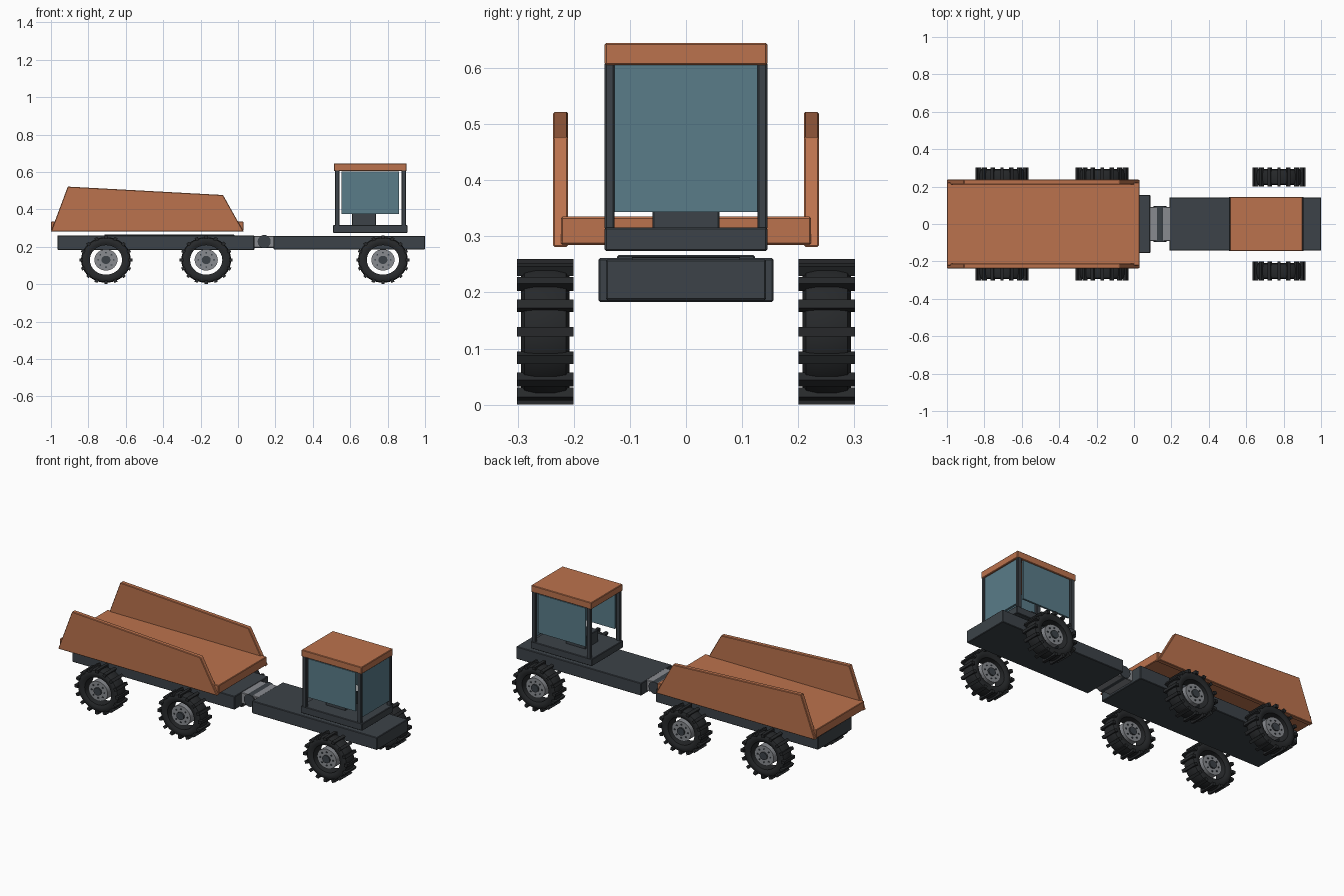
import bpy, bmesh, math
from mathutils import Matrix, Vector

if "Cube" in bpy.data.objects:
    bpy.data.objects.remove(bpy.data.objects["Cube"])


def material(name, rgb):
    m = bpy.data.materials.new(name)
    m.diffuse_color = (*rgb, 1)
    m.use_nodes = True
    m.node_tree.nodes["Principled BSDF"].inputs["Base Color"].default_value = m.diffuse_color
    return m


ORANGE = material("orange_paint", (0.50, 0.17, 0.075))
DARK = material("dark_steel", (0.045, 0.055, 0.065))
GLASS = material("blue_glass", (0.10, 0.20, 0.25))
RUBBER = material("rubber", (0.02, 0.022, 0.024))
STEEL = material("grey_steel", (0.25, 0.26, 0.28))


def finish(name, bm, mat, bevel=0.0, smooth=False):
    bmesh.ops.recalc_face_normals(bm, faces=bm.faces)
    me = bpy.data.meshes.new(name)
    bm.to_mesh(me)
    bm.free()
    me.materials.append(mat)
    ob = bpy.data.objects.new(name, me)
    bpy.context.collection.objects.link(ob)
    if bevel:
        mod = ob.modifiers.new("edge", "BEVEL")
        mod.width = bevel
        mod.segments = 1
    if smooth:
        bpy.ops.object.select_all(action="DESELECT")
        ob.select_set(True)
        bpy.context.view_layer.objects.active = ob
        bpy.ops.object.shade_smooth_by_angle(angle=math.radians(35))
    return ob


def box(name, x, y, z, mat, bevel=0.003):
    bm = bmesh.new()
    size = Vector((x[1] - x[0], y[1] - y[0], z[1] - z[0]))
    mid = Vector((x[0] + x[1], y[0] + y[1], z[0] + z[1])) / 2
    bmesh.ops.create_cube(bm, size=1, matrix=Matrix.Translation(mid) @ Matrix.Diagonal((*size, 1)))
    return finish(name, bm, mat, bevel)


def add_cylinder(bm, r, half, x=0, z=0, seg=32):
    # cylinder lying along y
    m = Matrix.Translation((x, 0, z)) @ Matrix.Rotation(math.pi / 2, 4, "X")
    bmesh.ops.create_cone(bm, cap_ends=True, segments=seg, radius1=r, radius2=r, depth=2 * half, matrix=m)


def sym(w):
    return (-w, w)


# chassis and articulation joint
box("rear_chassis", (-0.965, 0.087), sym(0.156), (0.183, 0.261), DARK)
box("bed_subframe", (-0.715, -0.02), sym(0.123), (0.25, 0.267), DARK)
box("front_chassis", (0.19, 1.0), sym(0.143), (0.186, 0.259), DARK)
box("joint_block", (0.08, 0.195), sym(0.09), (0.195, 0.259), STEEL)
bm = bmesh.new()
add_cylinder(bm, 0.035, 0.096, 0.14, 0.228)
finish("joint_pin", bm, DARK, smooth=True)

# dump bed with two sloped side panels
box("bed_floor", (-1.0, 0.03), sym(0.223), (0.285, 0.335), ORANGE)
for side, name in ((1, "left_bed_side"), (-1, "right_bed_side")):
    bm = bmesh.new()
    outline = [(-1.0, 0.281), (-0.91, 0.522), (-0.08, 0.477), (0.03, 0.281)]
    face = bm.faces.new([bm.verts.new((px, side * 0.21, pz)) for px, pz in outline])
    ext = bmesh.ops.extrude_face_region(bm, geom=[face])
    bmesh.ops.translate(bm, vec=(0, side * 0.027, 0),
                        verts=[v for v in ext["geom"] if isinstance(v, bmesh.types.BMVert)])
    finish(name, bm, ORANGE, 0.003)

# open-backed cab
box("cab_base", (0.508, 0.906), sym(0.145), (0.274, 0.316), DARK)
box("cab_roof", (0.512, 0.902), sym(0.145), (0.605, 0.645), ORANGE)
box("seat", (0.61, 0.737), sym(0.06), (0.312, 0.385), DARK)
box("windscreen", (0.88, 0.892), sym(0.128), (0.343, 0.606), GLASS, 0)
for s, side in ((1, "left"), (-1, "right")):
    box(side + "_window", (0.553, 0.86), sorted((s * 0.131, s * 0.142)), (0.376, 0.602), GLASS, 0)
    for x0, end in ((0.518, "rear"), (0.874, "front")):
        box(f"{side}_{end}_pillar", (x0, x0 + 0.025), sorted((s * 0.127, s * 0.145)), (0.312, 0.61), DARK)


# wheels: tyre ring, tread lugs, rim disc, hub and bolts, slightly squashed in z
def tyre_mesh():
    bm = bmesh.new()
    half = [(0.036, 0.086), (0.042, 0.100), (0.043, 0.115), (0.037, 0.128), (0.018, 0.133)]
    prof = half + [(-y, r) for y, r in reversed(half)]
    n = 48
    rings = []
    for i in range(n):
        a = 2 * math.pi * i / n
        rings.append([bm.verts.new((r * math.cos(a), y, r * math.sin(a))) for y, r in prof])
    for i in range(n):
        p, q = rings[i], rings[(i + 1) % n]
        for j in range(len(prof)):
            k = (j + 1) % len(prof)
            bm.faces.new((p[j], p[k], q[k], q[j]))
    return bm


def lug_mesh(count=16):
    bm = bmesh.new()
    for i in range(count):
        m = (Matrix.Rotation(2 * math.pi * i / count, 4, "Y") @ Matrix.Translation((0.1315, 0, 0))
             @ Matrix.Diagonal((0.02, 0.101, 0.018, 1)))
        bmesh.ops.create_cube(bm, size=1, matrix=m)
    return bm


def disc_mesh(r, half):
    bm = bmesh.new()
    add_cylinder(bm, r, half)
    return bm


def bolt_mesh():
    bm = bmesh.new()
    for i in range(8):
        a = math.pi * i / 4
        add_cylinder(bm, 0.005, 0.039, 0.042 * math.cos(a), 0.042 * math.sin(a), 6)
    return bm


for wx, axle in ((-0.706, "rear"), (-0.17, "middle"), (0.775, "front")):
    for s, side in ((1, "left"), (-1, "right")):
        w = f"{side}_{axle}_"
        parts = [finish(w + "tyre", tyre_mesh(), RUBBER, smooth=True),
                 finish(w + "tread", lug_mesh(), RUBBER),
                 finish(w + "rim", disc_mesh(0.062, 0.035), STEEL, smooth=True),
                 finish(w + "hub", disc_mesh(0.024, 0.043), DARK, smooth=True),
                 finish(w + "bolts", bolt_mesh(), DARK)]
        for ob in parts:
            ob.data.transform(Matrix.Translation((wx, s * 0.251, 0.13)) @ Matrix.Diagonal((1, 1, 0.915, 1)))
